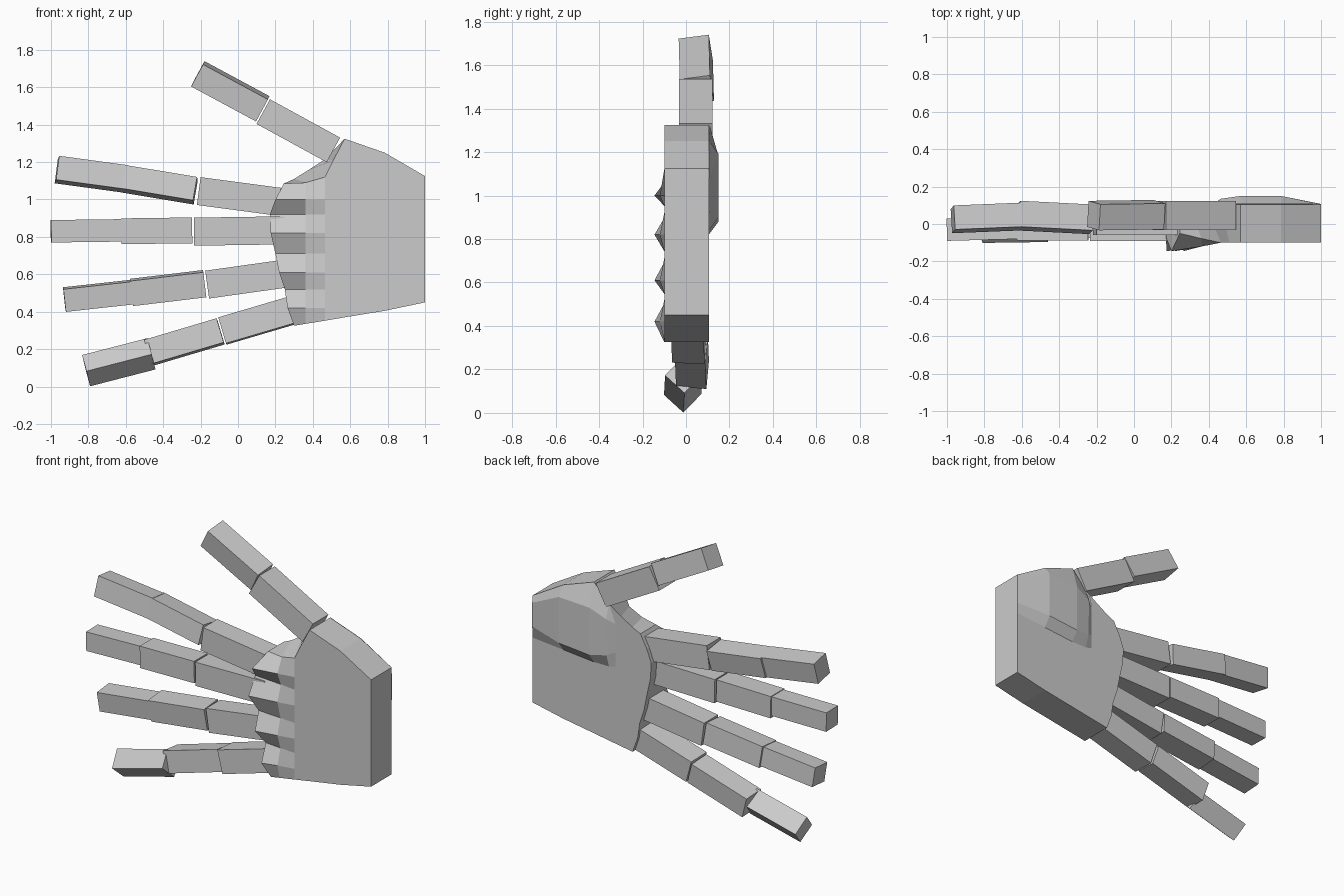
import bpy, bmesh, math
from mathutils import Vector

if "Cube" in bpy.data.objects:
    bpy.data.objects.remove(bpy.data.objects["Cube"])

skin = bpy.data.materials.new("light_grey")
skin.diffuse_color = (0.6, 0.6, 0.6, 1)
skin.use_nodes = True
skin.node_tree.nodes["Principled BSDF"].inputs["Base Color"].default_value = skin.diffuse_color


def finish(name, bm, closed=True):
    if closed:
        bmesh.ops.recalc_face_normals(bm, faces=bm.faces)
    me = bpy.data.meshes.new(name)
    bm.to_mesh(me)
    bm.free()
    me.materials.append(skin)
    bpy.context.collection.objects.link(bpy.data.objects.new(name, me))


def segment(name, p0, p1, width, depth, roll):
    """Box between two centre points; positive roll turns the front face up."""
    p0, p1 = Vector(p0), Vector(p1)
    d = (p1 - p0).normalized()
    front = Vector((0, -1, 0))
    front = (front - d * front.dot(d)).normalized()
    up = d.cross(front)
    if up.z < 0:
        up.negate()
    c, s = math.cos(math.radians(roll)), math.sin(math.radians(roll))
    front, up = front * c + up * s, up * c - front * s
    bm = bmesh.new()
    rings = [[bm.verts.new(p + front * (a * depth / 2) + up * (b * width / 2))
              for a, b in ((1, 1), (1, -1), (-1, -1), (-1, 1))] for p in (p0, p1)]
    for r in rings:
        bm.faces.new(r)
    for i in range(4):
        j = (i + 1) % 4
        bm.faces.new((rings[0][i], rings[0][j], rings[1][j], rings[1][i]))
    finish(name, bm)


# Fingers: start, end, width, depth, roll for each bone from palm outwards
fingers = {
    "thumb": [((.51, .045, 1.265), (.135, .045, 1.47), .15, .155, 0),
              ((.132, .05, 1.485), (-.215, .045, 1.672), .135, .14, -8)],
    "index": [((.28, .01, .98), (-.21, .01, 1.045), .15, .14, 0),
              ((-.228, .025, 1.047), (-.62, .045, 1.112), .128, .14, 9),
              ((-.60, .04, 1.11), (-.968, .025, 1.16), .13, .13, 9)],
    "middle": [((.25, -.02, .835), (-.235, -.02, .828), .15, .14, 0),
               ((-.245, -.02, .835), (-.625, -.02, .83), .138, .135, 0),
               ((-.62, -.02, .835), (-1, -.03, .83), .12, .12, 0)],
    "ring": [((.27, 0, .606), (-.165, 0, .545), .15, .14, 0),
             ((-.178, 0, .55), (-.57, 0, .503), .135, .14, -5),
             ((-.565, -.005, .505), (-.928, -.01, .465), .122, .125, -5)],
    "little": [((.31, .01, .413), (-.083, .015, .297), .145, .15, 3),
               ((-.093, .025, .295), (-.48, .03, .18), .135, .14, 5),
               ((-.463, -.01, .175), (-.812, -.015, .085), .122, .122, 43)],
}
for finger, bones in fingers.items():
    for part, bone in zip(("base", "middle", "tip"), bones):
        segment(f"{finger}_{part}", *bone)

# Palm: knuckle ridges on the front as a grid of rows (edge x, z, edge y)
rows = [(.30, .325, -.10), (.265, .42, -.145), (.25, .52, -.08),
        (.22, .61, -.145), (.20, .71, -.08), (.175, .82, -.145),
        (.17, .92, -.07), (.20, 1.0, -.145), (.245, 1.085, -.05)]
bm = bmesh.new()
grid = []
for i, (x, z, y) in enumerate(rows):
    z1, z2 = {0: (.335, .352), 8: (1.09, 1.12)}.get(i, (z, z))
    grid.append([bm.verts.new(c) for c in
                 ((x, y, z), (.36, -.1 + (y + .1) * .45, z1), (.465, -.1, z2))])
for a, b in zip(grid, grid[1:]):
    for j in range(2):
        bm.faces.new((a[j], a[j + 1], b[j + 1], b[j]))
rim = [bm.verts.new((x, -.1, z)) for x, z in
       ((.57, .37), (.785, .405), (1, .45), (1, 1.125), (.785, 1.25), (.57, 1.325), (.51, 1.21))]
bm.faces.new([r[2] for r in reversed(grid)] + rim)

# Palm back and side walls, with the thumb web sloping to the back
loop = [r[0] for r in reversed(grid)] + grid[0][1:] + rim + [grid[8][2], grid[8][1]]
web = {rim[6]: (.465, 1.215), grid[8][2]: (.38, 1.16), grid[8][1]: (.30, 1.11)}
back = []
for v in loop:
    x, z = web.get(v, (v.co.x, v.co.z))
    back.append(bm.verts.new((x, .105, z)))
for i in range(len(loop)):
    j = (i + 1) % len(loop)
    bm.faces.new((loop[i], loop[j], back[j], back[i]))
bm.faces.new(back)
finish("palm", bm)

# Thumb muscle raised on the back of the palm: x, then (z, y) down each column
pad = [(1, ((1.125, .105), (1.08, .107), (.93, .107), (.86, .105))),
       (.785, ((1.25, .108), (1.19, .15), (.90, .15), (.84, .105))),
       (.57, ((1.325, .108), (1.18, .15), (.88, .15), (.82, .105))),
       (.465, ((1.215, .105), (1.13, .135), (.90, .13), (.82, .105))),
       (.42, ((1.18, .105), (1.10, .105), (.92, .105), (.83, .105)))]
bm = bmesh.new()
cols = [[bm.verts.new((x, y, z)) for z, y in c] for x, c in pad]
for a, b in zip(cols, cols[1:]):
    for j in range(3):
        bm.faces.new((a[j], a[j + 1], b[j + 1], b[j]))
bmesh.ops.recalc_face_normals(bm, faces=bm.faces)
if sum(f.normal.y for f in bm.faces) < 0:
    bmesh.ops.reverse_faces(bm, faces=bm.faces)
finish("thumb_pad", bm, False)
